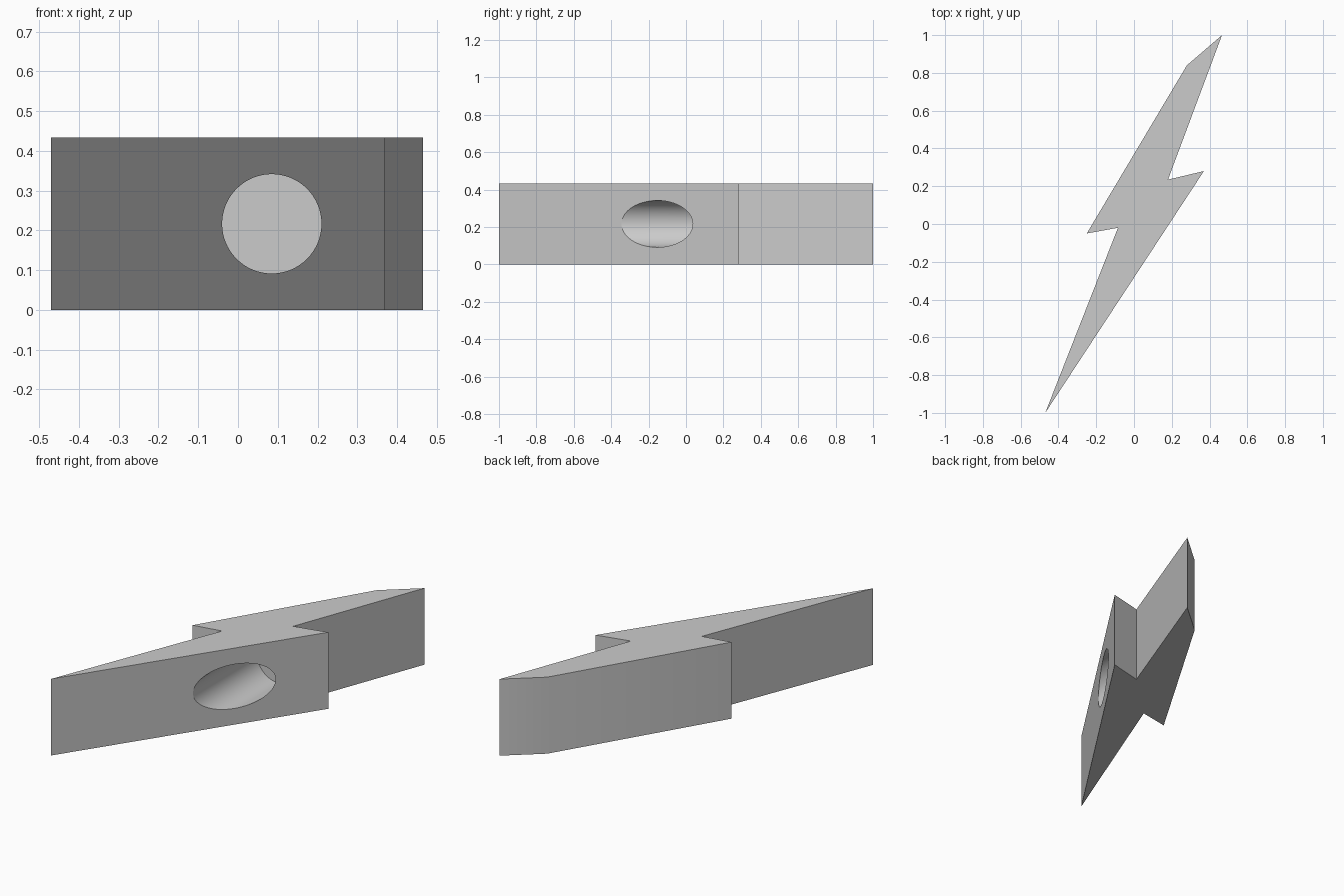
import bpy, bmesh, math

old = bpy.data.objects.get("Cube")
if old:
    bpy.data.objects.remove(old, do_unlink=True)

HEIGHT = 0.433

# Single plain grey
grey = bpy.data.materials.new("light grey")
grey.use_nodes = True
colour = (0.6, 0.6, 0.6, 1)
grey.diffuse_color = colour
grey.node_tree.nodes["Principled BSDF"].inputs["Base Color"].default_value = colour

# Lightning bolt outline, counter-clockwise from above, extruded upward
outline = [(-0.47, -1), (0.37, 0.28), (0.18, 0.235), (0.466, 1),
           (0.28, 0.84), (-0.25, -0.05), (-0.085, -0.02)]
bm = bmesh.new()
base = bm.faces.new([bm.verts.new((x, y, 0)) for x, y in outline])
top = bmesh.ops.extrude_face_region(bm, geom=[base])["geom"]
bmesh.ops.translate(bm, vec=(0, 0, HEIGHT),
                    verts=[v for v in top if isinstance(v, bmesh.types.BMVert)])
bmesh.ops.recalc_face_normals(bm, faces=bm.faces)
mesh = bpy.data.meshes.new("lightning_bolt")
bm.to_mesh(mesh)
bm.free()
bolt = bpy.data.objects.new("lightning_bolt", mesh)
bpy.context.collection.objects.link(bolt)
mesh.materials.append(grey)

# Round blind hole bored straight back from the front
hole_start, hole_end = -0.8, 0.23
bpy.ops.mesh.primitive_cylinder_add(
    vertices=64, radius=0.125, depth=hole_end - hole_start,
    location=(0.085, (hole_start + hole_end) / 2, HEIGHT / 2),
    rotation=(math.pi / 2, 0, 0))
cutter = bpy.context.object
cutter.name = "hole_cutter"
cutter.hide_render = True
cutter.data.materials.append(grey)

cut = bolt.modifiers.new("hole", "BOOLEAN")
cut.operation = "DIFFERENCE"
cut.solver = "EXACT"
cut.object = cutter

bpy.ops.object.select_all(action="DESELECT")
bolt.select_set(True)
bpy.context.view_layer.objects.active = bolt
bpy.ops.object.modifier_apply(modifier=cut.name)
bpy.data.objects.remove(cutter, do_unlink=True)

# Soft bend near the back tip and smooth bore, other edges sharp
bpy.ops.object.shade_smooth_by_angle(angle=math.radians(30))
